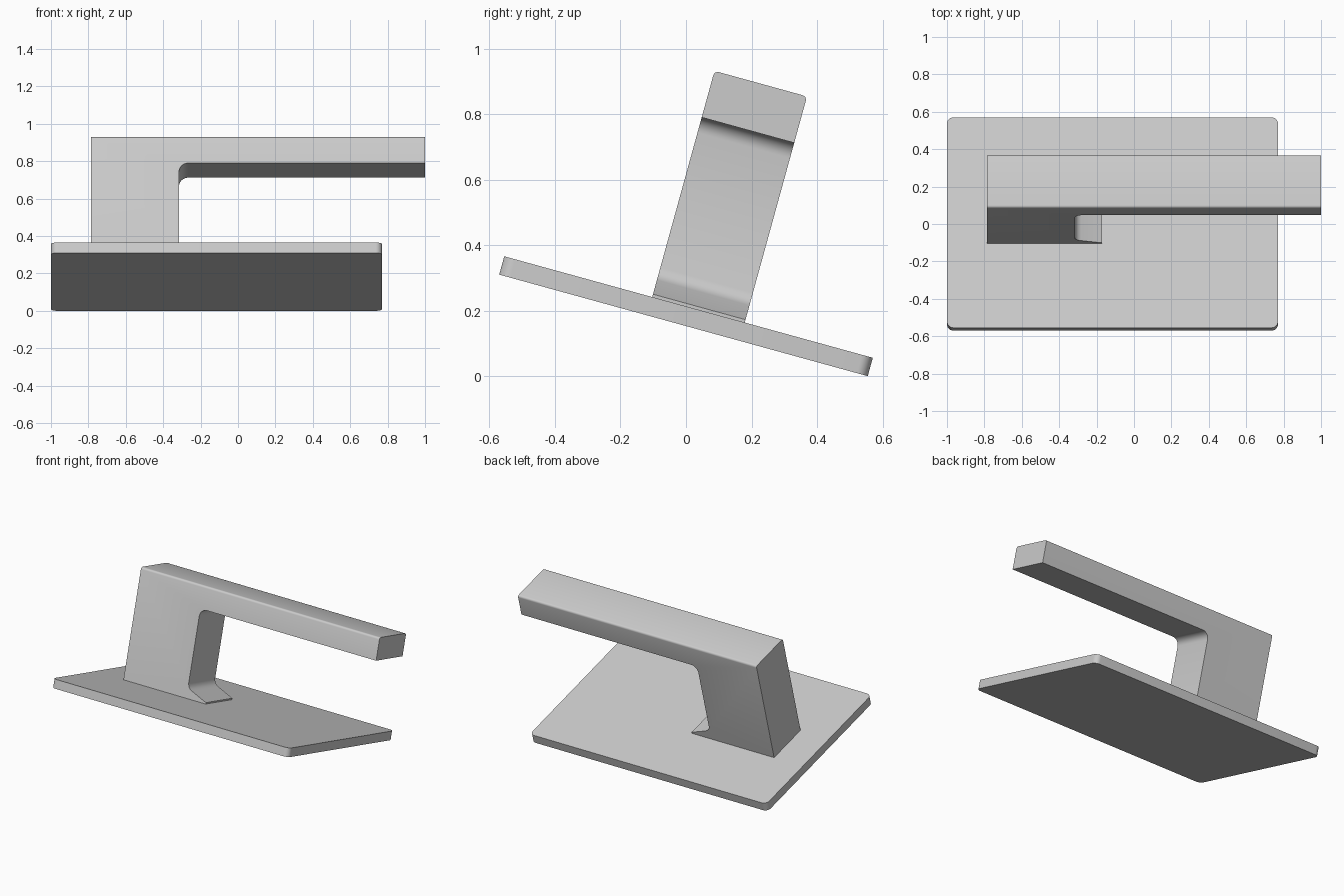
import bpy, bmesh, math
from mathutils import Matrix

if "Cube" in bpy.data.objects:
    bpy.data.objects.remove(bpy.data.objects["Cube"])

TILT = Matrix.Translation((0, 0, 0.183)) @ Matrix.Rotation(math.radians(-15.4), 4, 'X')


def arc(cx, cy, r, a0, a1, n=8):
    return [(cx + r * math.cos(math.radians(a0 + (a1 - a0) * i / n)),
             cy + r * math.sin(math.radians(a0 + (a1 - a0) * i / n))) for i in range(n + 1)]


def prism(name, points, shift, round_edge=None, radius=0.01):
    """Extrude a closed outline by shift, round chosen edges, tilt into place."""
    bm = bmesh.new()
    face = bm.faces.new([bm.verts.new(p) for p in points])
    new = bmesh.ops.extrude_face_region(bm, geom=[face])['geom']
    bmesh.ops.translate(bm, vec=shift, verts=[g for g in new if isinstance(g, bmesh.types.BMVert)])
    bmesh.ops.recalc_face_normals(bm, faces=bm.faces[:])
    if round_edge:
        edges = [e for e in bm.edges if round_edge(e)]
        bmesh.ops.bevel(bm, geom=edges, offset=radius, segments=4, profile=0.5, affect='EDGES')
    bm.transform(TILT)
    mesh = bpy.data.meshes.new(name)
    bm.to_mesh(mesh)
    bm.free()
    obj = bpy.data.objects.new(name, mesh)
    bpy.context.collection.objects.link(obj)
    bpy.context.view_layer.objects.active = obj
    obj.select_set(True)
    bpy.ops.object.shade_smooth_by_angle(angle=math.radians(30))
    obj.select_set(False)


# Base plate with rounded corners
x0, x1, h, r, t = -1.0, 0.77, 0.5835, 0.035, 0.029
outline = (arc(x1 - r, h - r, r, 0, 90) + arc(x0 + r, h - r, r, 90, 180)
           + arc(x0 + r, -h + r, r, 180, 270) + arc(x1 - r, -h + r, r, 270, 360))
prism("base_plate", [(x, y, -t) for x, y in outline], (0, 0, 2 * t))

# Lever: upright, overhanging arm and wedge foot in one side profile
TOP = 0.745
profile = ([(-0.785, 0.026), (-0.17, 0.026), (-0.17, 0.038), (-0.283, 0.083),
            (-0.297, 0.091), (-0.308, 0.103), (-0.315, 0.122)]
           + arc(-0.267, 0.550, 0.048, 180, 90)
           + [(1.0, 0.598), (1.0, TOP), (-0.785, TOP)])
prism("lever_handle", [(x, -0.115, z) for x, z in profile], (0, 0.293, 0),
      lambda e: all(abs(v.co.z - TOP) < 1e-4 for v in e.verts)
      and abs(e.verts[0].co.x - e.verts[1].co.x) > 1, 0.014)
